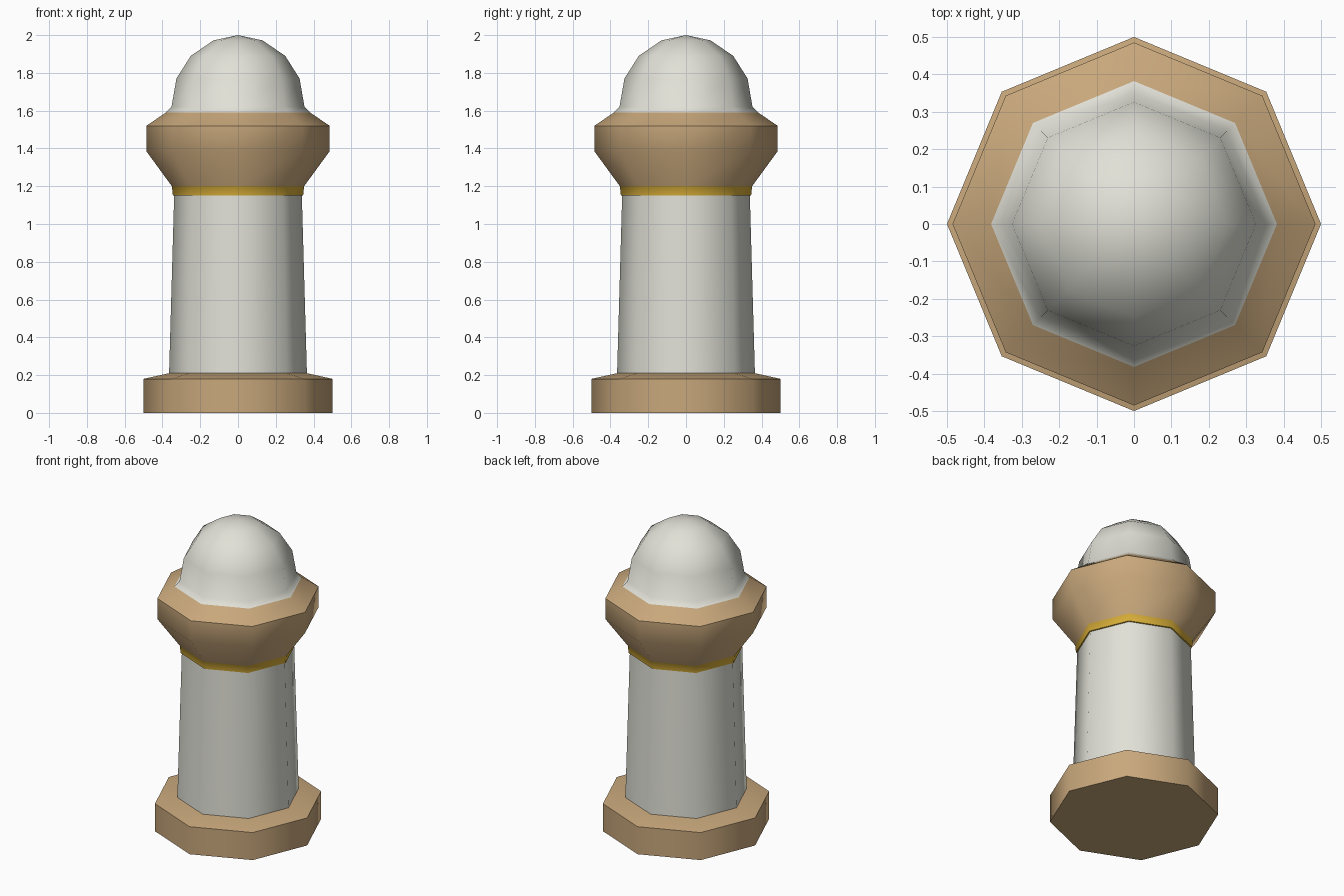
import bpy, bmesh, math

cube = bpy.data.objects.get("Cube")
if cube:
    bpy.data.objects.remove(cube, do_unlink=True)

SIDES = 8


def material(name, rgb):
    m = bpy.data.materials.new(name)
    m.use_nodes = True
    m.diffuse_color = (*rgb, 1)
    m.node_tree.nodes["Principled BSDF"].inputs["Base Color"].default_value = (*rgb, 1)
    return m


stone = material("pale stone", (0.75, 0.75, 0.68))
wood = material("tan wood", (0.58, 0.39, 0.20))
gold = material("gold", (0.68, 0.42, 0.04))


def lathe(name, profile, bands):
    """Turn (radius, z) points into an eight-sided solid; bands are (lowest z, material)."""
    bm = bmesh.new()
    rings = []
    for r, z in profile:
        if r == 0:
            rings.append([bm.verts.new((0, 0, z))] * SIDES)
            continue
        angles = [math.tau * i / SIDES for i in range(SIDES)]
        rings.append([bm.verts.new((r * math.cos(a), r * math.sin(a), z)) for a in angles])
    for low, high in zip(rings, rings[1:]):
        for i in range(SIDES):
            j = (i + 1) % SIDES
            corners = [low[i], low[j], high[j], high[i]]
            bm.faces.new(list(dict.fromkeys(corners)))
    # Close open ends
    for ring in (rings[0], rings[-1]):
        if ring[0] is not ring[1]:
            bm.faces.new(ring)
    bmesh.ops.recalc_face_normals(bm, faces=bm.faces)
    # Colour each face by its height
    for f in bm.faces:
        z = f.calc_center_median().z
        f.material_index = max(i for i, b in enumerate(bands) if z >= b[0])
    mesh = bpy.data.meshes.new(name)
    bm.to_mesh(mesh)
    bm.free()
    for _, mat in bands:
        mesh.materials.append(mat)
    ob = bpy.data.objects.new(name, mesh)
    bpy.context.collection.objects.link(ob)
    bpy.ops.object.select_all(action="DESELECT")
    ob.select_set(True)
    bpy.context.view_layer.objects.active = ob
    bpy.ops.object.shade_smooth_by_angle(angle=math.radians(50))
    return ob


# Foot slab with a gently sloping top
lathe("base", [(0.5, 0), (0.5, 0.18), (0.365, 0.21)], [(0, wood)])

# Tapered shaft, gold collar, flared cup and domed cap in one turned piece
shaft = [(0.365, 0.205), (0.338, 1.15)]
collar = [(0.345, 1.152), (0.35, 1.20)]
cup = [(0.485, 1.385), (0.485, 1.52), (0.382, 1.59)]
dome = [(0.352, 1.62), (0.326, 1.77), (0.25, 1.89), (0.13, 1.972), (0, 2.0)]
lathe("tower", shaft + collar + cup + dome,
      [(0.2, stone), (1.15, gold), (1.2, wood), (1.59, stone)])
